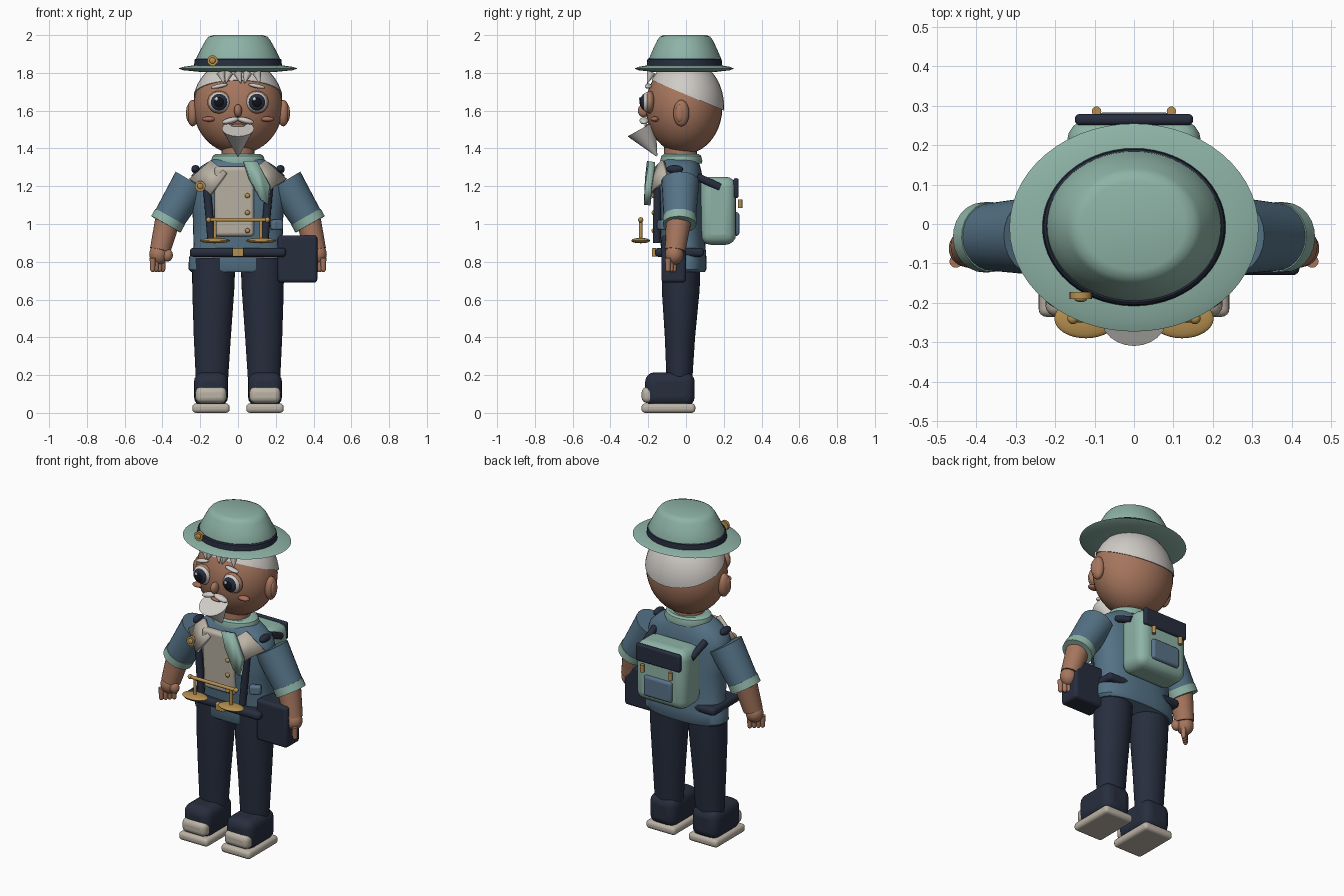
import bpy, bmesh, math
from mathutils import Vector, Matrix, Euler

if "Cube" in bpy.data.objects:
    bpy.data.objects.remove(bpy.data.objects["Cube"])


def material(name, r, g, b):
    m = bpy.data.materials.new(name)
    m.use_nodes = True
    m.diffuse_color = (r, g, b, 1)
    m.node_tree.nodes["Principled BSDF"].inputs["Base Color"].default_value = (r, g, b, 1)
    return m


MINT = material("mint_felt", .27, .45, .38)
DENIM = material("denim_blue", .09, .17, .24)
NAVY = material("navy_cloth", .02, .027, .048)
SKIN = material("skin", .38, .18, .11)
CHEEK = material("rosy_cheek", .4, .15, .1)
CREAM = material("cream_cloth", .5, .45, .38)
WHITE = material("white_hair", .63, .6, .57)
GOLD = material("brass", .47, .28, .08)
BLACK = material("pupil_black", .005, .006, .01)
SLATE = material("slate_pocket", .1, .17, .25)
parts = []


def add(name, bm, mat):
    bmesh.ops.recalc_face_normals(bm, faces=bm.faces)
    me = bpy.data.meshes.new(name)
    bm.to_mesh(me)
    bm.free()
    me.materials.append(mat)
    ob = bpy.data.objects.new(name, me)
    bpy.context.collection.objects.link(ob)
    parts.append(ob)
    return ob


def place(loc, rot, scale):
    return Matrix.LocRotScale(Vector(loc), Euler(rot), Vector(scale))


def ball(name, loc, size, mat, rot=(0, 0, 0), cut=None):
    bm = bmesh.new()
    bmesh.ops.create_uvsphere(bm, u_segments=32, v_segments=20, radius=1, matrix=place(loc, rot, size))
    if cut:
        bmesh.ops.bisect_plane(bm, geom=bm.verts[:] + bm.edges[:] + bm.faces[:],
                               plane_co=cut[0], plane_no=cut[1], clear_inner=True)
        bmesh.ops.holes_fill(bm, edges=bm.edges[:])
    return add(name, bm, mat)


def box(name, loc, size, mat, bevel=.02, rot=(0, 0, 0)):
    bm = bmesh.new()
    bmesh.ops.create_cube(bm, size=1, matrix=place(loc, rot, size))
    ob = add(name, bm, mat)
    b = ob.modifiers.new("round", "BEVEL")
    b.width, b.segments = bevel, 4
    return ob


def rod(name, a, b, r0, r1, mat):
    a, b = Vector(a), Vector(b)
    m = Matrix.Translation((a + b) / 2) @ (b - a).to_track_quat("Z", "Y").to_matrix().to_4x4()
    bm = bmesh.new()
    bmesh.ops.create_cone(bm, cap_ends=True, segments=24, radius1=r0, radius2=r1,
                          depth=(b - a).length, matrix=m)
    return add(name, bm, mat)


def loft(name, rings, mat, power=2, n=40):
    """Stack rings of (z, centre x, centre y, radius x, radius y)."""
    bm = bmesh.new()
    rows = []
    for z, cx, cy, rx, ry in rings:
        row = []
        for i in range(n):
            c, s = math.cos(math.tau * i / n), math.sin(math.tau * i / n)
            row.append(bm.verts.new((cx + rx * math.copysign(abs(c) ** (2 / power), c),
                                     cy + ry * math.copysign(abs(s) ** (2 / power), s), z)))
        rows.append(row)
    for lo, hi in zip(rows, rows[1:]):
        for i in range(n):
            bm.faces.new((lo[i], lo[(i + 1) % n], hi[(i + 1) % n], hi[i]))
    bm.faces.new(rows[0])
    bm.faces.new(rows[-1])
    return add(name, bm, mat)


def panel(name, pts, mat, thick=.02):
    bm = bmesh.new()
    bm.faces.new([bm.verts.new(p) for p in pts])
    bmesh.ops.triangulate(bm, faces=bm.faces[:])
    ob = add(name, bm, mat)
    s = ob.modifiers.new("thickness", "SOLIDIFY")
    s.thickness, s.offset = thick, 0
    return ob


def badge(name, loc):
    x, y, z = loc
    rod(name, (x, y + .01, z), (x, y - .008, z), .028, .028, GOLD)
    ball(name + "_boss", (x, y - .008, z), (.016, .008, .016), GOLD)


# Hat
loft("hat_brim", [(z, 0, -.009, r, r * .835) for z, r in
                  ((1.805, .2), (1.814, .29), (1.823, .316), (1.832, .29), (1.842, .22))], MINT, n=56)
loft("hat_crown", [(z, 0, -.005, r, r * .86) for z, r in
                   ((1.83, .224), (1.88, .22), (1.93, .195), (1.975, .17), (1.992, .155), (2, .13))], MINT, n=56)
loft("hat_band", [(z, 0, -.008, r, r * .86) for z, r in
                  ((1.83, .228), (1.837, .233), (1.87, .229), (1.876, .222))], NAVY, n=56)
badge("hat_badge", (-.135, -.182, 1.865))

# Head and hair
ball("head", (0, -.01, 1.62), (.237, .203, .25), SKIN)
ball("hair", (0, -.008, 1.62), (.243, .21, .257), WHITE,
     cut=(Vector((0, 0, 1.685)), Vector((0, .16, .38))))
for i, x in enumerate((-.09, -.05, 0, .05, .1)):
    rod("fringe_lock", (x, -.185, 1.8), (x + .015 * (-1) ** i, -.205, 1.745), .024, .002, WHITE)
ball("nose", (0, -.225, 1.6), (.021, .03, .034), SKIN)
rod("beard", (0, -.155, 1.36), (0, -.235, 1.505), .004, .085, WHITE)

for s in (-1, 1):
    ball("ear", (s * .24, -.025, 1.587), (.032, .042, .07), SKIN)
    ball("inner_ear", (s * .262, -.032, 1.587), (.013, .024, .045), SKIN)
    ball("eye_socket", (s * .1, -.192, 1.645), (.063, .03, .06), SKIN)
    ball("eye_white", (s * .1, -.205, 1.645), (.055, .03, .053), WHITE)
    ball("iris", (s * .1, -.217, 1.645), (.045, .025, .045), NAVY)
    ball("pupil", (s * .1, -.23, 1.645), (.03, .016, .03), BLACK)
    ball("eye_glint", (s * .1 - .014, -.243, 1.662), (.01, .005, .01), WHITE)
    ball("eyebrow", (s * .1, -.2, 1.73), (.045, .018, .011), WHITE, (0, s * .2, 0))
    ball("cheek", (s * .155, -.165, 1.555), (.035, .022, .014), CHEEK)
    ball("moustache", (s * .04, -.222, 1.547), (.045, .024, .016), WHITE, (0, s * .25, 0))
ball("lip", (0, -.2, 1.52), (.04, .02, .01), CHEEK)

# Neck and torso
rod("neck", (0, -.03, 1.32), (0, -.03, 1.43), .09, .085, SKIN)
loft("collar", [(z, 0, -.025, r, r * .78) for z, r in
                ((1.32, .14), (1.335, .143), (1.36, .135), (1.37, .12))], MINT)
loft("jacket", [(z, 0, cy, rx, ry) for z, rx, cy, ry in
                ((.745, .245, -.01, .11), (.76, .262, -.01, .118), (.82, .26, -.01, .118),
                 (.88, .235, -.015, .118), (1.05, .24, -.028, .125), (1.2, .26, -.036, .128),
                 (1.26, .245, -.036, .122), (1.31, .19, -.034, .108), (1.345, .13, -.03, .09))],
     DENIM, power=2.4)
box("shirt_front", (-.02, -.145, 1.12), (.21, .05, .37), CREAM, .02, (.06, 0, 0))
for z in (1.15, 1.06, .965):
    ball("shirt_button", (.05, -.172, z), (.013, .01, .013), GOLD)
for s in (-1, 1):
    panel("lapel", [(s * .14, -.12, 1.335), (s * .255, -.1, 1.235), (s * .195, -.15, 1.2),
                    (s * .145, -.19, 1.155), (s * .06, -.185, 1.27)], CREAM)
    rod("chest_strap", (s * .165, -.15, 1.2), (s * .14, -.155, .9), .021, .021, NAVY)
    ball("shoulder_strap", (s * .225, -.06, 1.29), (.022, .045, .022), NAVY)
    rod("pack_strap", (s * .17, .06, 1.25), (s * .16, .18, 1.195), .02, .02, NAVY)
panel("scarf", [(.03, -.19, 1.33), (.1, -.18, 1.33), (.17, -.2, 1.2), (.16, -.205, 1.1),
                (.12, -.205, 1.13), (.06, -.2, 1.24)], MINT, .035)
badge("lapel_badge", (-.2, -.165, 1.2))
box("chest_pocket", (.205, -.125, .995), (.065, .04, .055), SLATE, .012, (0, 0, .4))

# Belt
box("belt", (0, -.035, .85), (.51, .26, .048), NAVY, .02)
box("belt_buckle", (0, -.168, .85), (.06, .025, .045), GOLD, .006)

# Hanging scales
rod("scale_beam", (-.155, -.24, 1.022), (.155, -.24, 1.022), .01, .01, GOLD)
for s in (-1, 1):
    ball("beam_end", (s * .155, -.24, 1.022), (.014, .014, .014), GOLD)
    rod("pan_hanger", (s * .122, -.24, 1.02), (s * .122, -.24, .91), .009, .009, GOLD)
    ball("scale_pan", (s * .122, -.24, .912), (.08, .05, .014), GOLD)

# Arms and hands
for s in (-1, 1):
    rod("sleeve", (s * .245, -.03, 1.225), (s * .37, -.033, 1.02), .1, .085, DENIM)
    rod("sleeve_cuff", (s * .36, -.033, 1.037), (s * .382, -.034, .998), .089, .089, MINT)
    rod("forearm", (s * .375, -.04, 1.01), (s * .412, -.058, .86), .066, .055, SKIN)
    ball("palm", (s * .42, -.062, .84), (.05, .048, .055), SKIN)
    ball("thumb", (s * .373, -.08, .835), (.028, .026, .034), SKIN)
    for i in range(4):
        x, y = s * (.452 - .018 * i), -.095 + .016 * i
        rod("finger", (x, y, .82), (x, y, .76), .016, .013, SKIN)
        ball("fingertip", (x, y, .76), (.013, .013, .015), SKIN)

# Carried case
box("carried_case", (.315, -.065, .815), (.21, .13, .25), NAVY, .018)

# Legs and shoes
for s in (-1, 1):
    loft("trouser_leg", [(z, s * cx, cy, rx, ry) for z, cx, cy, rx, ry in
                         ((.17, .138, -.035, .085, .068), (.4, .136, -.032, .098, .08),
                          (.65, .131, -.028, .111, .1), (.82, .128, -.025, .115, .103))], NAVY)
    box("shoe", (s * .143, -.085, .125), (.18, .262, .18), NAVY, .05)
    box("toe_cap", (s * .143, -.18, .095), (.164, .11, .085), CREAM, .03)
    box("shoe_sole", (s * .143, -.093, .025), (.198, .285, .05), CREAM, .02)

# Backpack
box("backpack", (0, .17, 1.07), (.34, .19, .36), MINT, .055)
box("pack_flap", (0, .265, 1.19), (.3, .028, .105), NAVY, .012)
box("pack_pocket", (0, .265, 1), (.19, .035, .125), SLATE, .015)
for s in (-1, 1):
    rod("pack_clasp", (s * .095, .286, 1.13), (s * .095, .286, 1.085), .012, .012, GOLD)

# Smooth shading with crisp edges
bpy.ops.object.select_all(action="DESELECT")
for ob in parts:
    ob.select_set(True)
bpy.context.view_layer.objects.active = parts[0]
bpy.ops.object.shade_smooth_by_angle(angle=math.radians(35))
